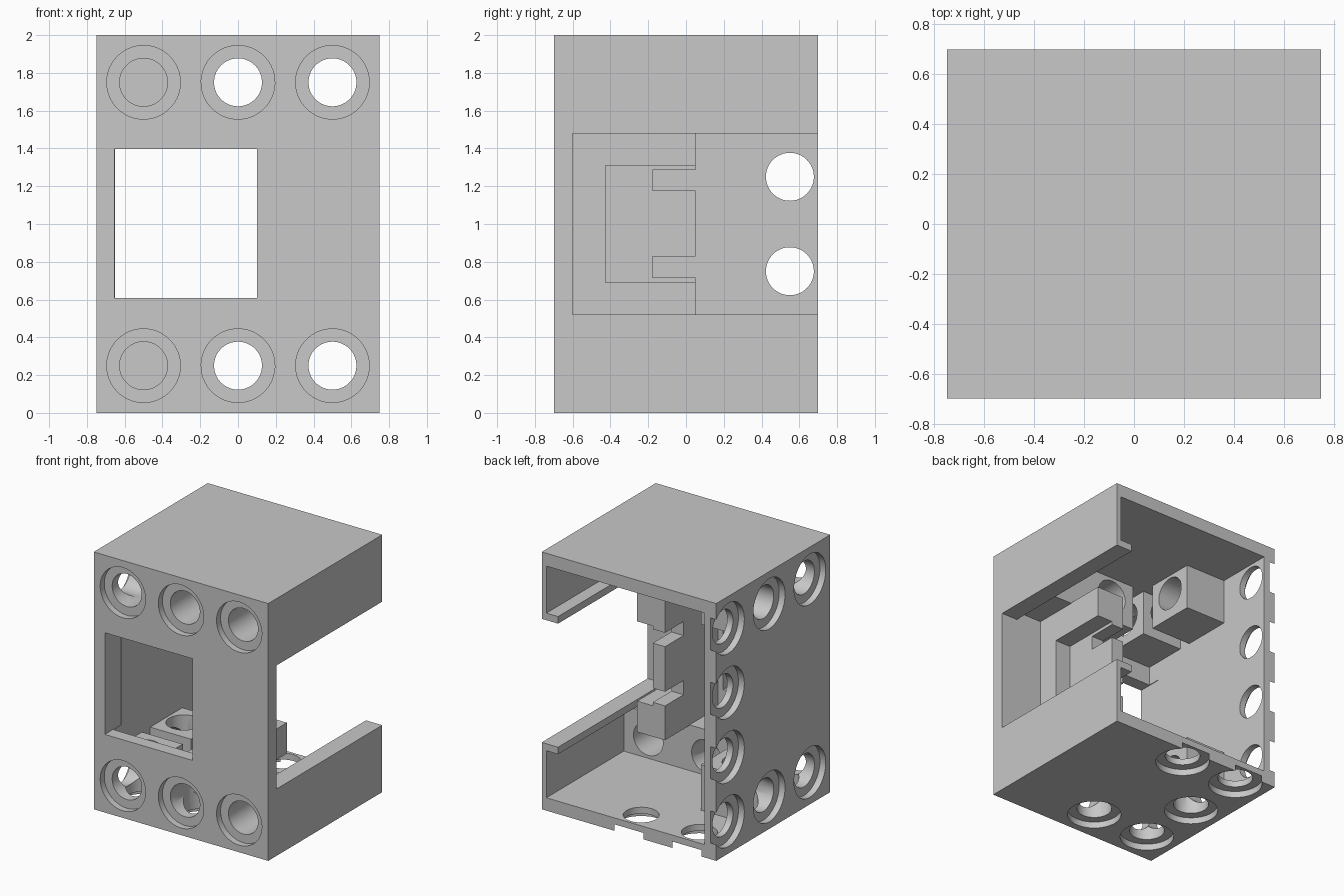
import bpy
import bmesh
import math
from mathutils import Matrix, Vector

cube = bpy.data.objects.get("Cube")
if cube:
    bpy.data.objects.remove(cube, do_unlink=True)

grey = bpy.data.materials.new("plain grey")
grey.use_nodes = True
colour = (0.58, 0.58, 0.58, 1)
grey.diffuse_color = colour
grey.node_tree.nodes["Principled BSDF"].inputs["Base Color"].default_value = colour


def new_object(name, bm):
    bmesh.ops.recalc_face_normals(bm, faces=bm.faces)
    mesh = bpy.data.meshes.new(name)
    bm.to_mesh(mesh)
    bm.free()
    mesh.materials.append(grey)
    obj = bpy.data.objects.new(name, mesh)
    bpy.context.collection.objects.link(obj)
    return obj


def box(name, x, y, z):
    """Box from three (low, high) ranges."""
    bm = bmesh.new()
    bmesh.ops.create_cube(bm, size=1)
    for v in bm.verts:
        v.co = Vector([(lo + hi) / 2 + c * (hi - lo)
                       for c, (lo, hi) in zip(v.co, (x, y, z))])
    return new_object(name, bm)


def drill(position, direction, radius, depth):
    """Closed cylinder that starts just outside a wall and runs inward."""
    bm = bmesh.new()
    start = 0.05
    bmesh.ops.create_cone(bm, cap_ends=True, segments=48, radius1=radius,
                          radius2=radius, depth=depth + start)
    bm.transform(Matrix.Translation((0, 0, (depth - start) / 2)))
    # A different phase per axis keeps crossing holes from sharing edges
    phase = Matrix.Rotation(0.02 * direction[0] + 0.05 * direction[1], 4, 'Z')
    turn = Vector((0, 0, 1)).rotation_difference(Vector(direction))
    bm.transform(Matrix.Translation(position) @ turn.to_matrix().to_4x4() @ phase)
    return new_object("drill_cutter", bm)


def cut(target, cutter):
    """Subtract the cutter, trying the second solver if nothing changed."""
    for solver in ('EXACT', 'MANIFOLD'):
        old = target.data
        mod = target.modifiers.new("cut", 'BOOLEAN')
        mod.operation = 'DIFFERENCE'
        mod.solver = solver
        mod.object = cutter
        graph = bpy.context.evaluated_depsgraph_get()
        mesh = bpy.data.meshes.new_from_object(target.evaluated_get(graph))
        target.modifiers.remove(mod)
        changed = len(mesh.vertices) != len(old.vertices)
        if changed and len(mesh.vertices):
            target.data = mesh
            return


def discard(obj):
    bpy.data.objects.remove(obj, do_unlink=True)


def cut_box(target, x, y, z):
    cutter = box("box_cutter", x, y, z)
    cut(target, cutter)
    discard(cutter)


# Outer shell, open at the back, with a front window and a side opening
shell = box("housing_shell", (-0.75, 0.75), (-0.7, 0.7), (0, 2))
cut_box(shell, (-0.65, 0.71), (-0.6, 0.8), (0.1, 1.9))
cut_box(shell, (-0.655, 0.1), (-0.8, -0.5), (0.607, 1.397))
cut_box(shell, (0.6, 0.8), (-0.6, 0.8), (0.52, 1.48))

# Clip mount beside the window, with a pocket and two notches
mount = box("clip_mount", (0.145, 0.385), (-0.62, 0.05), (0.45, 1.55))
cut_box(mount, (0.25, 0.5), (-0.427, 0.2), (0.69, 1.31))
for low, high in ((0.717, 0.827), (1.177, 1.285)):
    cut_box(mount, (0, 0.5), (-0.177, 0.2), (low, high))

# Pin blocks and side rails, repeated at top and bottom
blocks = []
for level, block_z, rail_z in (("lower", (0.08, 0.455), (0.465, 0.52)),
                               ("upper", (1.545, 1.92), (1.48, 1.535))):
    blocks += [
        box(level + "_corner_block", (-0.67, -0.3), (-0.62, -0.25), block_z),
        box(level + "_side_block", (-0.67, -0.3), (-0.15, 0.245), block_z),
        box(level + "_front_bar", (-0.2, 0.72), (-0.62, -0.25), block_z)]
    box(level + "_side_rail", (0.61, 0.75), (-0.61, 0.7), rail_z)

# Pin holes in the front, right side, top and bottom
holes = []
for z in (0.25, 1.75):
    holes += [((x, -0.7, z), (0, 1, 0)) for x in (-0.5, 0, 0.5)]
    holes += [((-0.75, y, z), (1, 0, 0)) for y in (-0.45, 0.05)]
holes += [((-0.75, 0.55, 0.25 + 0.5 * i), (1, 0, 0)) for i in range(4)]
for x, y in ((-0.5, -0.45), (-0.5, 0.05), (-0.5, 0.55), (0, -0.45), (0, 0.55)):
    holes += [((x, y, 0), (0, 0, 1)), ((x, y, 2), (0, 0, -1))]

for position, direction in holes:
    counterbore = drill(position, direction, 0.195, 0.05)
    cut(shell, counterbore)
    discard(counterbore)
    bore = drill(position, direction, 0.127, 0.5)
    for part in [shell] + blocks:
        cut(part, bore)
    discard(bore)

# Smooth bores, crisp edges
for part in [shell] + blocks:
    bpy.ops.object.select_all(action='DESELECT')
    part.select_set(True)
    bpy.context.view_layer.objects.active = part
    bpy.ops.object.shade_smooth_by_angle(angle=math.radians(30))
